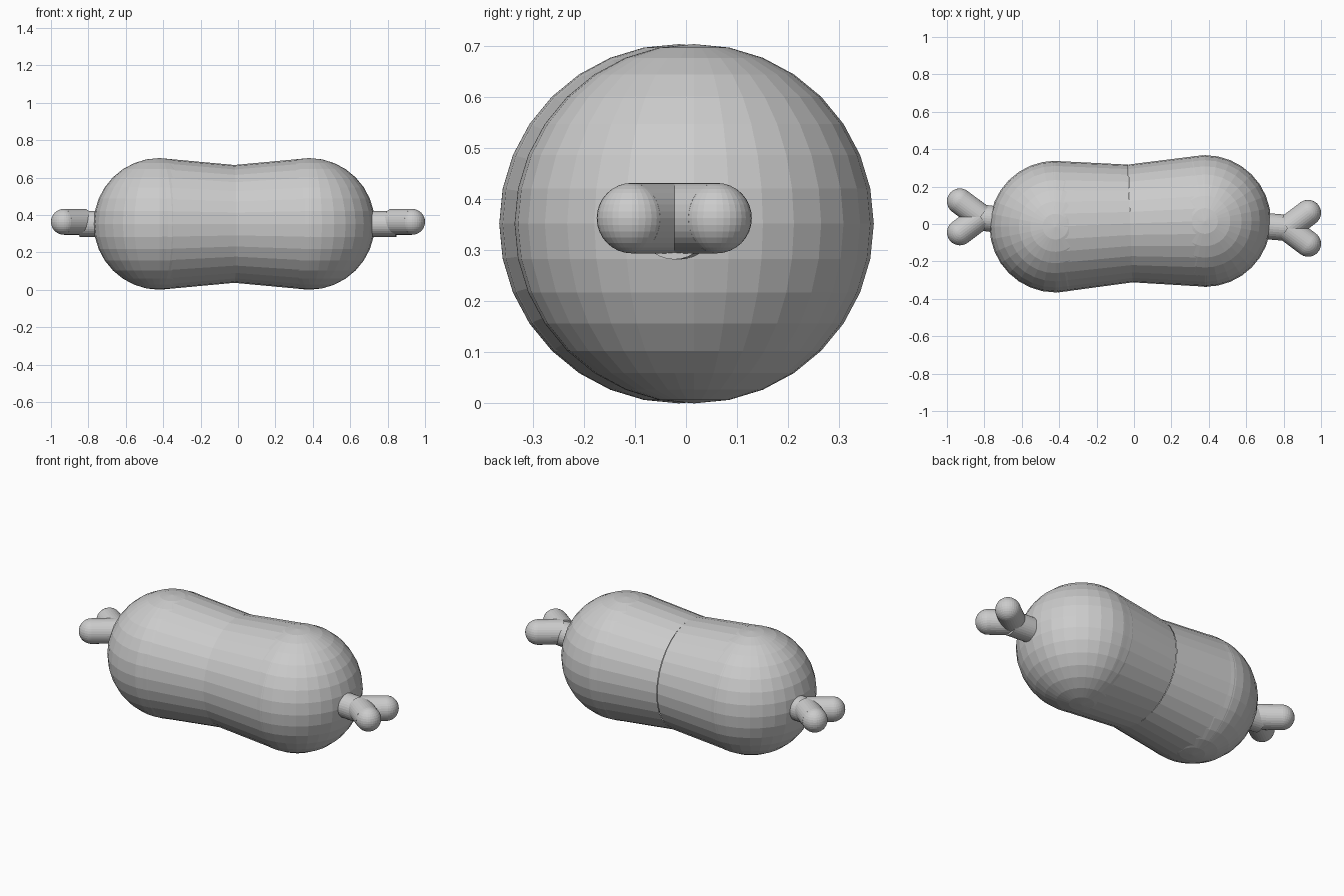
import bpy
import bmesh
from mathutils import Vector, Matrix

cube = bpy.data.objects.get("Cube")
if cube:
    bpy.data.objects.remove(cube, do_unlink=True)

SIDES = 32
MID_Z = 0.352

grey = bpy.data.materials.new("plain_grey")
grey.use_nodes = True
grey.diffuse_color = (0.6, 0.6, 0.6, 1)
grey.node_tree.nodes["Principled BSDF"].inputs["Base Color"].default_value = (0.6, 0.6, 0.6, 1)


def add_ball(bm, centre, radius):
    bmesh.ops.create_uvsphere(bm, u_segments=SIDES, v_segments=SIDES // 2,
                              radius=radius, matrix=Matrix.Translation(centre))


def add_tube(bm, start, end, r_start, r_end, caps=False):
    axis = end - start
    turn = axis.to_track_quat('Z', 'Y').to_matrix().to_4x4()
    bmesh.ops.create_cone(bm, cap_ends=caps, segments=SIDES, radius1=r_start,
                          radius2=r_end, depth=axis.length,
                          matrix=Matrix.Translation((start + end) / 2) @ turn)


def finish(bm, name):
    mesh = bpy.data.meshes.new(name)
    bm.to_mesh(mesh)
    bm.free()
    mesh.materials.append(grey)
    bpy.context.collection.objects.link(bpy.data.objects.new(name, mesh))


# Body: two round lobes joined by cones that narrow to a waist
LOBE_R, WAIST_R = 0.352, 0.315
waist = Vector((-0.02, 0.003, MID_Z))
lobes = {"right": Vector((-0.42, -0.014, MID_Z)),
         "left": Vector((0.38, 0.016, MID_Z))}
for side, centre in lobes.items():
    bm = bmesh.new()
    add_ball(bm, centre, LOBE_R)
    finish(bm, side + "_lobe")
    bm = bmesh.new()
    add_tube(bm, centre, waist, LOBE_R, WAIST_R)
    finish(bm, side + "_body_half")

# Tied ends: a short stub and two splayed, round-tipped prongs
PRONG_R = 0.069
for side, sign, y in (("right", -1, 0.038), ("left", 1, -0.023)):
    bm = bmesh.new()
    add_tube(bm, lobes[side], Vector((sign * 0.845, y, MID_Z)), 0.07, 0.07, True)
    finish(bm, side + "_stub")
    for place, spread in (("front", -1), ("back", 1)):
        root = Vector((sign * 0.82, y, MID_Z + 0.011))
        tip = Vector((sign * 0.931, y + spread * 0.083, MID_Z + 0.011))
        bm = bmesh.new()
        add_tube(bm, root, tip, PRONG_R, PRONG_R, True)
        add_ball(bm, tip, PRONG_R)
        finish(bm, side + "_" + place + "_prong")
